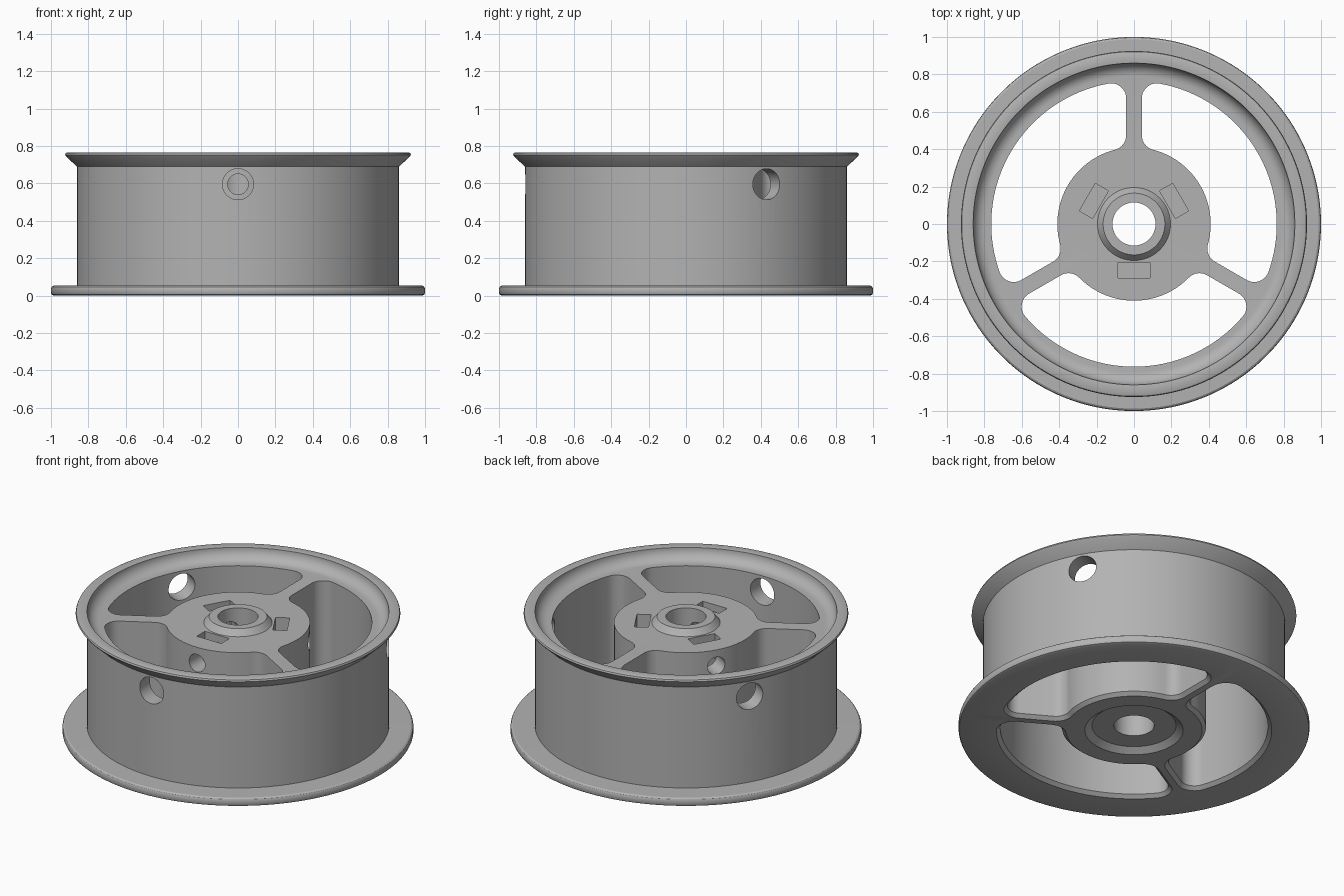
import bpy, bmesh, math
from math import sin, cos, atan2, sqrt, radians, pi

if "Cube" in bpy.data.objects:
    bpy.data.objects.remove(bpy.data.objects["Cube"])

grey = bpy.data.materials.new("wheel_grey")
grey.diffuse_color = (0.45, 0.45, 0.45, 1)
grey.use_nodes = True
grey.node_tree.nodes["Principled BSDF"].inputs["Base Color"].default_value = grey.diffuse_color
SEG = 144


def make_object(name, bm):
    bmesh.ops.recalc_face_normals(bm, faces=bm.faces)
    me = bpy.data.meshes.new(name)
    bm.to_mesh(me)
    bm.free()
    ob = bpy.data.objects.new(name, me)
    bpy.context.collection.objects.link(ob)
    me.materials.append(grey)
    return ob


def skin(bm, rings, closed=False):
    """Join equal-sized vertex rings with quads, capping the ends if open."""
    n = len(rings[0])
    pairs = list(zip(rings, rings[1:])) + ([(rings[-1], rings[0])] if closed else [])
    for a, b in pairs:
        for i in range(n):
            j = (i + 1) % n
            bm.faces.new((a[i], a[j], b[j], b[i]))
    if not closed:
        bm.faces.new(rings[0][::-1])
        bm.faces.new(rings[-1])


def lathe(name, profile):
    bm = bmesh.new()
    rings = []
    for k in range(SEG):
        t = 2 * pi * (k + 0.5) / SEG
        rings.append([bm.verts.new((r * cos(t), r * sin(t), z)) for r, z in profile])
    skin(bm, rings, closed=True)
    return make_object(name, bm)


def arc(cx, cy, r, a0, a1, n):
    return [(cx + r * cos(a0 + (a1 - a0) * i / n), cy + r * sin(a0 + (a1 - a0) * i / n))
            for i in range(n + 1)]


def window_outline(o):
    """Rounded opening between two spokes, centred on +x, grown by o."""
    ro, ri, h, f = 0.763, 0.41, 0.042, 0.08
    s, c = sin(pi / 3), cos(pi / 3)

    def centre(dist):
        along = sqrt(dist ** 2 - (h + f) ** 2)
        return c * along + s * (h + f), s * along - c * (h + f)
    ox, oy = centre(ro - f)
    ix, iy = centre(ri + f)
    a, b = atan2(oy, ox), atan2(iy, ix)
    side = radians(150)
    half = arc(0, 0, ro + o, 0, a, 20)
    half += arc(ox, oy, f + o, a, side, 10)[1:]
    half += arc(ix, iy, f + o, side, b + pi, 8)
    half += arc(0, 0, ri - o, b, 0, 12)[1:]
    return half + [(x, -y) for x, y in half[-2:0:-1]]


def loft(name, layers, turn):
    """Stack outlines (list of (z, outline)) and rotate by turn about z."""
    bm = bmesh.new()
    skin(bm, [[bm.verts.new((x * cos(turn) - y * sin(turn), x * sin(turn) + y * cos(turn), z))
               for x, y in pts] for z, pts in layers])
    return make_object(name, bm)


def radial_hole(name, r, r0, r1, z, turn):
    """Cylinder lying along the radius at angle turn."""
    bm = bmesh.new()
    rings = []
    for d in (r0, r1):
        ring = []
        for i in range(40):
            t = 2 * pi * (i + 0.5) / 40
            y = r * cos(t)
            ring.append(bm.verts.new((d * cos(turn) - y * sin(turn),
                                      d * sin(turn) + y * cos(turn), z + r * sin(t))))
        rings.append(ring)
    skin(bm, rings)
    return make_object(name, bm)


# Solid of revolution: bore, underside recess, wide lower flange, barrel, flared lip
profile = [(0.115, 0.03), (0.24, 0.03), (0.28, 0.0), (0.985, 0.0), (0.996, 0.005),
           (1.0, 0.014), (1.0, 0.038), (0.996, 0.047), (0.987, 0.053), (0.862, 0.055),
           (0.862, 0.69), (0.918, 0.742), (0.925, 0.752), (0.921, 0.762), (0.912, 0.766),
           (0.864, 0.766)]
# Concave inner lip down to the spoke face
profile += arc(0.79, 0.765, 0.07, 0, -pi / 2, 10)
# Raised boss around the bore
profile += [(0.195, 0.695), (0.165, 0.732), (0.115, 0.732)]
wheel = lathe("wheel", profile)

# Cutters: window, valve hole, set screw hole and nut pocket, three of each
cutters = []
for k in range(3):
    turn = radians(-90 + 120 * k)
    cutters.append(loft("window_cutter",
                        [(-0.005, window_outline(0.027)), (0.02, window_outline(0)),
                         (0.9, window_outline(0))], turn))
    cutters.append(radial_hole("barrel_hole_cutter", 0.083, 0.6, 1.1, 0.595, turn))
    cutters.append(radial_hole("screw_hole_cutter", 0.055, 0.06, 0.5, 0.595, turn))
    x0, x1, w = 0.207, 0.288, 0.085
    box = [(x0, -w), (x1, -w), (x1, w), (x0, w)]
    cutters.append(loft("nut_pocket_cutter", [(0.5, box), (0.9, box)], turn))

bpy.context.view_layer.objects.active = wheel
for cutter in cutters:
    cutter.hide_render = True
    m = wheel.modifiers.new("cut", 'BOOLEAN')
    m.operation = 'DIFFERENCE'
    m.solver = 'EXACT'
    m.object = cutter
    bpy.ops.object.modifier_apply(modifier=m.name)
    bpy.data.objects.remove(cutter)

bpy.ops.object.select_all(action='DESELECT')
wheel.select_set(True)
bpy.ops.object.shade_smooth_by_angle(angle=radians(28))
